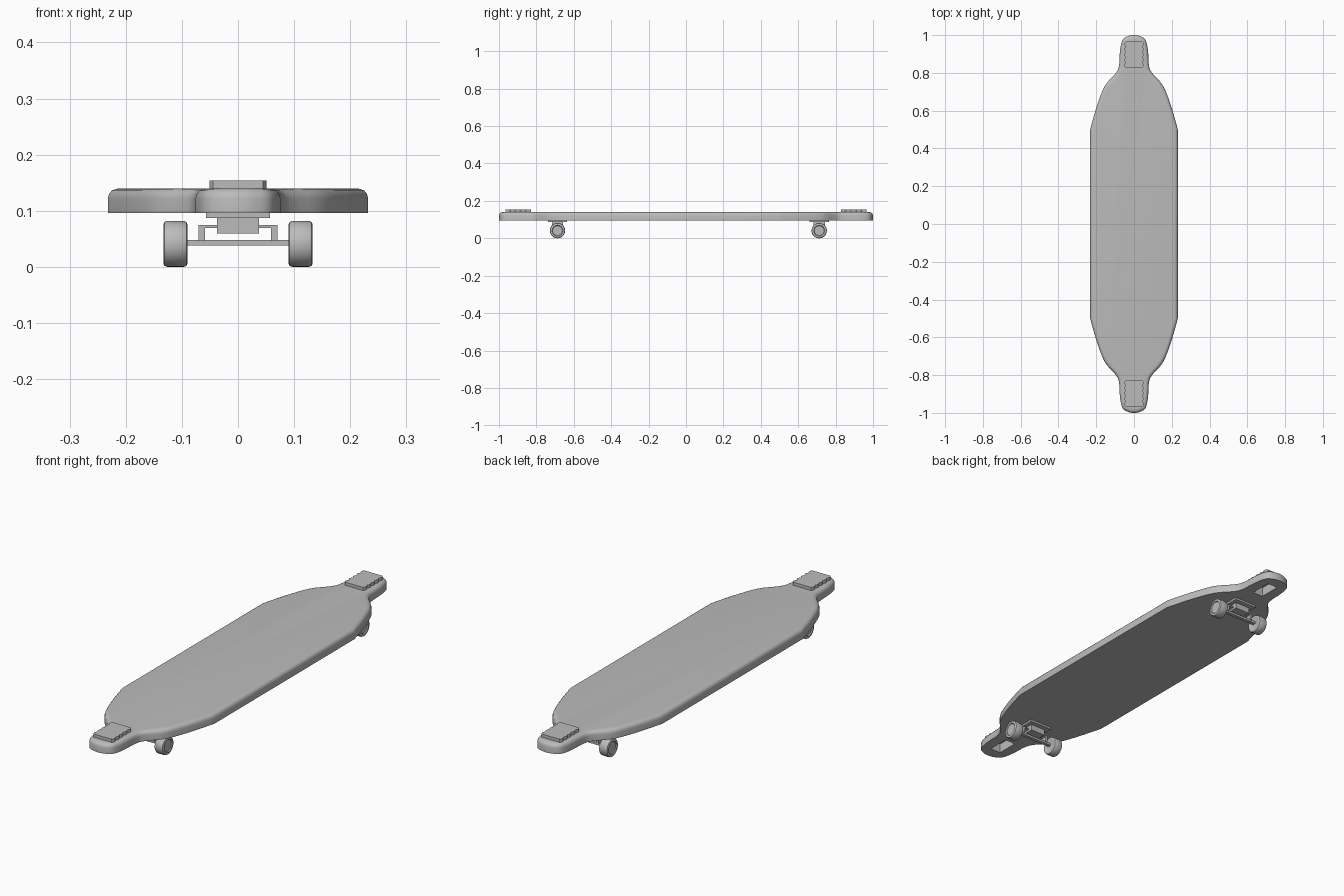
import bpy, bmesh, math
from mathutils import Vector, Matrix

cube = bpy.data.objects.get("Cube")
if cube:
    bpy.data.objects.remove(cube, do_unlink=True)

grey = bpy.data.materials.new("plain grey")
grey.use_nodes = True
grey.diffuse_color = (0.5, 0.5, 0.5, 1)
grey.node_tree.nodes["Principled BSDF"].inputs["Base Color"].default_value = (0.5, 0.5, 0.5, 1)


def finish(bm, name, angle=None):
    bmesh.ops.recalc_face_normals(bm, faces=bm.faces)
    mesh = bpy.data.meshes.new(name)
    bm.to_mesh(mesh)
    bm.free()
    mesh.materials.append(grey)
    obj = bpy.data.objects.new(name, mesh)
    bpy.context.collection.objects.link(obj)
    bpy.ops.object.select_all(action='DESELECT')
    obj.select_set(True)
    bpy.context.view_layer.objects.active = obj
    if angle:
        bpy.ops.object.shade_smooth_by_angle(angle=math.radians(angle))
    return obj


def add_box(bm, x0, x1, y0, y1, z0, z1):
    size = Matrix.Diagonal((x1 - x0, y1 - y0, z1 - z0, 1))
    centre = Matrix.Translation(((x0 + x1) / 2, (y0 + y1) / 2, (z0 + z1) / 2))
    bmesh.ops.create_cube(bm, size=1, matrix=centre @ size)


def loft(bm, rings, caps=True):
    rows = [[bm.verts.new(p) for p in ring] for ring in rings]
    n = len(rows[0])
    for a, b in zip(rows, rows[1:]):
        for i in range(n):
            bm.faces.new((a[i], a[(i + 1) % n], b[(i + 1) % n], b[i]))
    if caps:
        bm.faces.new(rows[0][::-1])
        bm.faces.new(rows[-1])
    return rows


def spline(points, steps):
    pts = [Vector(p) for p in points]
    pts = [pts[0]] + pts + [Vector((-pts[-2].x, pts[-2].y))]
    out = []
    for a, b, c, d in zip(pts, pts[1:], pts[2:], pts[3:]):
        for k in range(steps):
            t = k / steps
            out.append(0.5 * (2 * b + (c - a) * t + (2 * a - 5 * b + 4 * c - d) * t * t
                              + (3 * b - a - 3 * c + d) * t ** 3))
    return out + [pts[-2]]


def inset(outline, d):
    result = []
    for i, p in enumerate(outline):
        run = outline[(i + 1) % len(outline)] - outline[i - 1]
        result.append(p + Vector((-run.y, run.x)).normalized() * d)
    return result


# Deck: one quarter of the outline, mirrored twice, with a rounded top edge
quarter = spline([(.232, .5), (.198, .62), (.155, .73), (.1, .795), (.08, .835),
                  (.074, .92), (.06, .975), (.03, .995), (0, 1)], 4)
half = quarter + [Vector((-p.x, p.y)) for p in quarter[-2::-1]]
outline = half + [-p for p in half]
profile = [(0, .096), (0, .122), (.002, .13), (.007, .136), (.014, .139), (.022, .14)]
bm = bmesh.new()
loft(bm, [[(p.x, p.y, z) for p in inset(outline, d)] for d, z in profile])
deck = finish(bm, "deck")

# Slots through both ends of the deck
bm = bmesh.new()
for s in (-1, 1):
    add_box(bm, -.026, .026, s * .897 - .05, s * .897 + .05, .05, .2)
cutter = finish(bm, "slot_cutter")
cutter.hide_render = True
bpy.context.view_layer.objects.active = deck
cut = deck.modifiers.new("slots", 'BOOLEAN')
cut.operation = 'DIFFERENCE'
cut.solver = 'EXACT'
cut.object = cutter
bpy.ops.object.modifier_apply(modifier=cut.name)
bpy.data.objects.remove(cutter, do_unlink=True)
deck.select_set(True)
bpy.ops.object.shade_smooth_by_angle(angle=math.radians(40))

# Top plates with scalloped long sides
for s, end in ((-1, "front"), (1, "back")):
    steps = 40
    side = []
    for i in range(steps + 1):
        t = i / steps
        bump = abs(math.sin(t * math.pi * 5))
        side.append(Vector((.045 + .006 * bump, -.069 + .138 * t)))
    ring = side + [-p for p in side]
    bm = bmesh.new()
    loft(bm, [[(p.x, p.y + s * .897, z) for p in ring] for z in (.139, .154)])
    finish(bm, end + "_top_plate", 40)


def wheel(name, side, y):
    # Lathe profile: distance from the centre plane and radius
    shape = [(.092, .008), (.092, .026), (.09, .029), (.09, .035), (.092, .039), (.097, .041),
             (.126, .041), (.131, .039), (.133, .035), (.133, .029), (.129, .026), (.129, .008)]
    n = 32
    bm = bmesh.new()
    loft(bm, [[(side * x, y + r * math.cos(i * math.tau / n), .041 + r * math.sin(i * math.tau / n))
               for i in range(n)] for x, r in shape])
    finish(bm, name, 35)


# Trucks: base plate, block, bracket, axle and two wheels at each end
for y, end in ((-.687, "front"), (.712, "back")):
    bm = bmesh.new()
    add_box(bm, -.057, .057, y - .052, y + .052, .087, .0965)
    finish(bm, end + "_base_plate")
    bm = bmesh.new()
    add_box(bm, -.037, .037, y - .03, y + .03, .06, .0875)
    finish(bm, end + "_truck_block")
    bm = bmesh.new()
    for s in (-1, 1):
        lo, hi = sorted((s * .059, s * .07))
        add_box(bm, lo, hi, y - .012, y + .012, .046, .075)
        lo, hi = sorted((s * .03, s * .06))
        add_box(bm, lo, hi, y - .012, y + .012, .069, .075)
    finish(bm, end + "_bracket")
    bm = bmesh.new()
    add_box(bm, -.095, .095, y - .008, y + .008, .038, .048)
    finish(bm, end + "_axle")
    for s, hand in ((1, "left"), (-1, "right")):
        wheel(f"{end}_{hand}_wheel", s, y)
